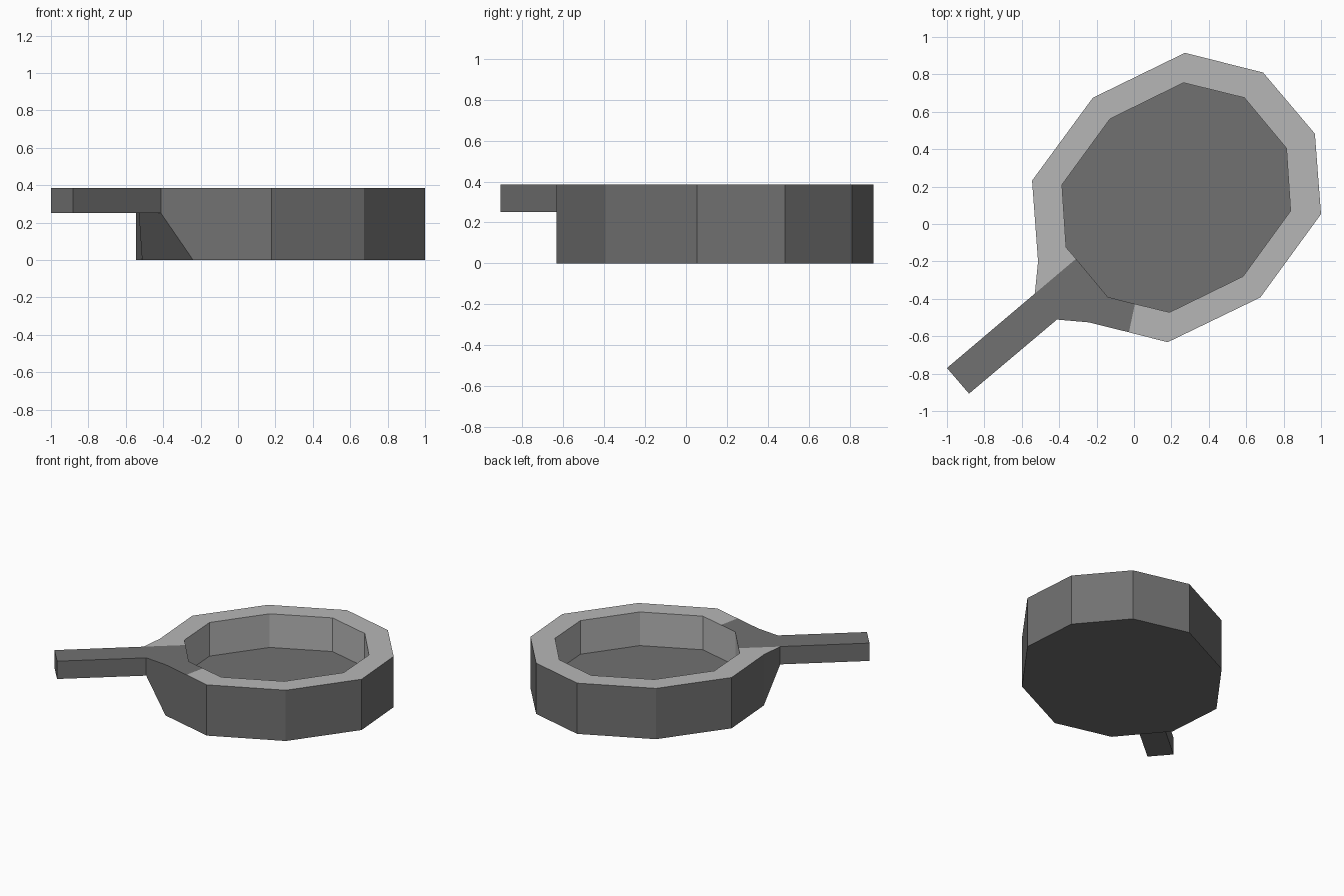
import bpy, bmesh

if "Cube" in bpy.data.objects:
    bpy.data.objects.remove(bpy.data.objects["Cube"])

TOP, FLOOR, HANDLE_Z = 0.385, 0.13, 0.25


def material(name, v):
    m = bpy.data.materials.new(name)
    m.diffuse_color = (v, v, v, 1)
    m.use_nodes = True
    m.node_tree.nodes["Principled BSDF"].inputs["Base Color"].default_value = m.diffuse_color
    return m


dark = material("dark grey iron", 0.165)
light = material("light grey metal", 0.47)


def finish(bm, name):
    bmesh.ops.recalc_face_normals(bm, faces=bm.faces[:])
    me = bpy.data.meshes.new(name)
    bm.to_mesh(me)
    bm.free()
    me.materials.append(dark)
    me.materials.append(light)
    ob = bpy.data.objects.new(name, me)
    bpy.context.collection.objects.link(ob)


# Rim outlines, clockwise from the back; entries 8 and 9 are the handle neck
outer = [(.272, .915), (.69, .81), (.967, .483), (1, .053), (.675, -.393),
         (.18, -.632), (-.027, -.579), (-.24, -.526), (-.412, -.511),
         (-.53, -.372), (-.513, -.2), (-.545, .232), (-.22, .675)]
inner = [(.265, .755), (.59, .675), (.815, .405), (.837, .07), (.583, -.28),
         (.19, -.472), (.005, -.427), (-.07, -.408), (-.14, -.39),
         (-.31, -.186), (-.363, -.125), (-.385, .21), (-.128, .562)]
NECK = (8, 9)
n = len(outer)

# Pan body: outer wall, rim, inner wall, floor and base
bm = bmesh.new()
ot = [bm.verts.new((x, y, TOP)) for x, y in outer]
ob = [bm.verts.new((x, y, HANDLE_Z if i in NECK else 0))
      for i, (x, y) in enumerate(outer)]
it = [bm.verts.new((x, y, TOP)) for x, y in inner]
ib = [bm.verts.new((x, y, FLOOR)) for x, y in inner]
for i in range(n):
    j = (i + 1) % n
    if i != NECK[0]:
        bm.faces.new((ob[i], ob[j], ot[j], ot[i]))
    rim = bm.faces.new((ot[i], ot[j], it[j], it[i]))
    rim.material_index = 0 if i in (6, 7, 8) else 1
    bm.faces.new((it[i], it[j], ib[j], ib[i])).material_index = 1
bm.faces.new(ib)
bm.faces.new([v for i, v in enumerate(ob) if i not in NECK])
bm.faces.new((ob[7], ob[8], ob[9], ob[10]))   # sloped support under neck
finish(bm, "pan_body")

# Handle: straight bar continuing from the neck
bm = bmesh.new()
plan = [outer[8], (-.882, -.907), (-1, -.77), outer[9]]
lo = [bm.verts.new((x, y, HANDLE_Z)) for x, y in plan]
hi = [bm.verts.new((x, y, TOP)) for x, y in plan]
bm.faces.new(lo)
bm.faces.new(hi)
for i in range(3):
    bm.faces.new((lo[i], lo[i + 1], hi[i + 1], hi[i]))
finish(bm, "handle")
